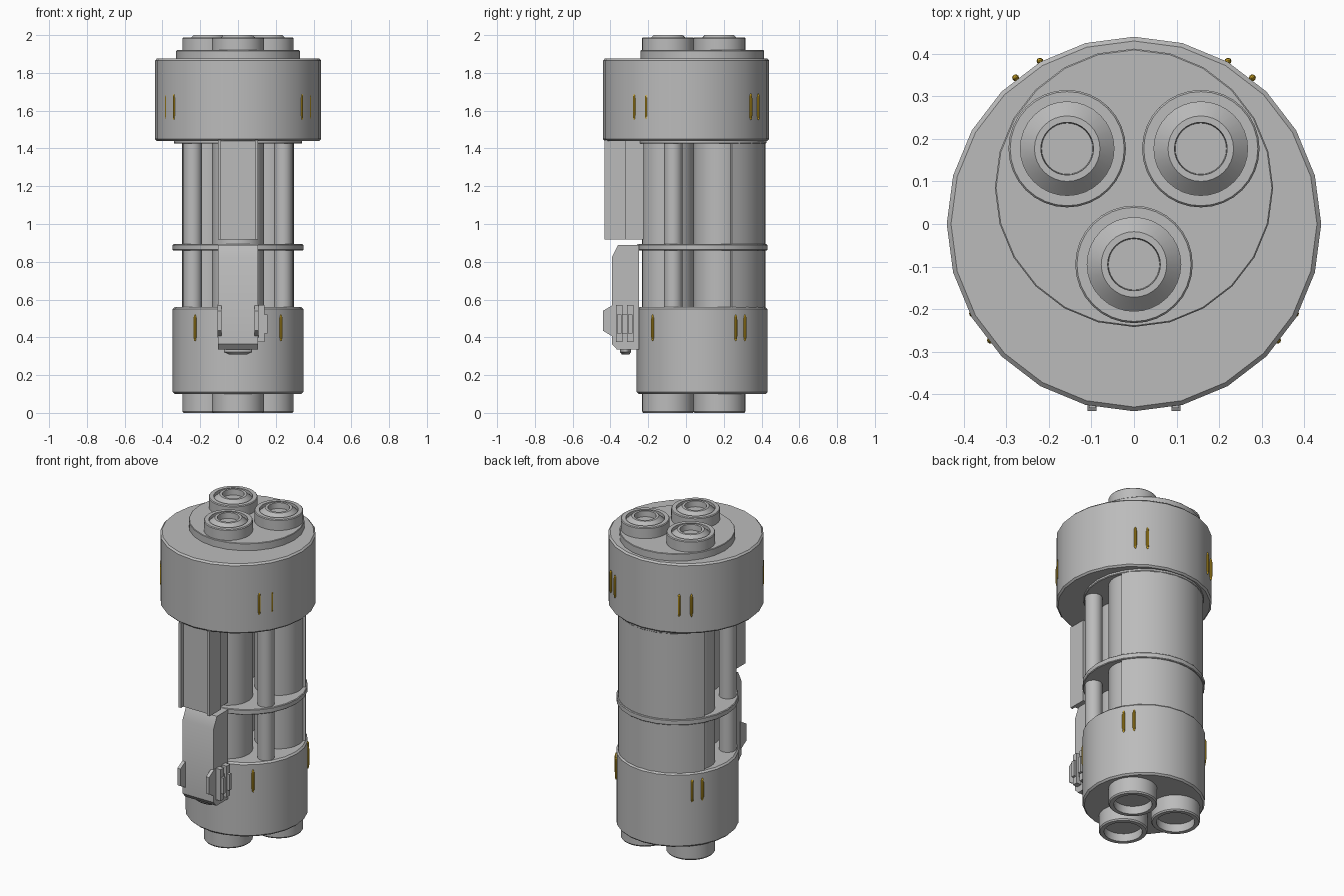
import bpy, bmesh
from math import sin, cos, pi, radians, sqrt

cube = bpy.data.objects.get("Cube")
if cube:
    bpy.data.objects.remove(cube)


def material(name, color):
    m = bpy.data.materials.new(name)
    m.use_nodes = True
    m.diffuse_color = color
    m.node_tree.nodes["Principled BSDF"].inputs["Base Color"].default_value = color
    return m


GREY = material("metal grey", (0.5, 0.5, 0.5, 1))
GOLD = material("gold", (0.65, 0.4, 0.02, 1))
parts = []


def finish(name, bm, mat):
    bmesh.ops.recalc_face_normals(bm, faces=bm.faces)
    mesh = bpy.data.meshes.new(name)
    bm.to_mesh(mesh)
    bm.free()
    mesh.materials.append(mat)
    ob = bpy.data.objects.new(name, mesh)
    bpy.context.collection.objects.link(ob)
    parts.append(ob)
    return ob


def lathe(name, profile, center=(0, 0), sides=24, mat=GREY):
    """Spin a (radius, z) profile round a vertical axis and cap both ends."""
    bm = bmesh.new()
    rings = []
    for r, z in profile:
        rings.append([bm.verts.new((center[0] + r * cos(2 * pi * i / sides),
                                    center[1] + r * sin(2 * pi * i / sides), z))
                      for i in range(sides)])
    for a, b in zip(rings, rings[1:]):
        for i in range(sides):
            j = (i + 1) % sides
            bm.faces.new((a[i], a[j], b[j], b[i]))
    bm.faces.new(rings[0])
    bm.faces.new(rings[-1])
    return finish(name, bm, mat)


def drum(name, r, z0, z1, center, bevel):
    return lathe(name, [(r - bevel, z0), (r, z0 + bevel),
                        (r, z1 - bevel), (r - bevel, z1)], center)


def prism(name, points, vec):
    """Extrude a flat outline of 3D points along a vector."""
    bm = bmesh.new()
    face = bm.faces.new([bm.verts.new(p) for p in points])
    out = bmesh.ops.extrude_face_region(bm, geom=[face])
    bmesh.ops.translate(bm, vec=vec, verts=[
        v for v in out["geom"] if isinstance(v, bmesh.types.BMVert)])
    return finish(name, bm, GREY)


def box(name, x0, x1, y0, y1, z0, z1):
    return prism(name, [(x0, y0, z0), (x1, y0, z0), (x1, y1, z0), (x0, y1, z0)],
                 (0, 0, z1 - z0))


def side_profile(name, yz, x0, x1):
    return prism(name, [(x0, y, z) for y, z in yz], (x1 - x0, 0, 0))


AXIS = (0, 0.085)      # axis of the lower body
BODY_R = 0.346

# Main stacked drums and plates
drum("upper_drum", 0.44, 1.44, 1.875, (0, 0), 0.01)
drum("top_cap", 0.327, 1.87, 1.92, AXIS, 0.003)
drum("upper_collar", 0.34, 1.425, 1.45, AXIS, 0.004)
drum("middle_ring", BODY_R, 0.86, 0.893, AXIS, 0.004)
drum("lower_drum", BODY_R, 0.1, 0.56, AXIS, 0.01)

# Three long tubes, open below, with a stepped nozzle on top
tube = [(0.108, 0.05), (0.108, 0), (0.132, 0), (0.138, 0.008), (0.138, 1.982),
        (0.134, 1.987), (0.11, 1.987), (0.11, 1.968), (0.077, 2.0),
        (0.062, 2.0), (0.06, 1.965)]
for name, c in (("tube_left", (0.157, 0.177)), ("tube_right", (-0.157, 0.177)),
                ("tube_front", (0, -0.095))):
    lathe(name, tube, c, 32)

# Curved back shell
arc = [radians(28 + 124 * i / 16) for i in range(17)]
outline = [(0.336 * cos(a), AXIS[1] + 0.336 * sin(a), 0.55) for a in arc]
outline += [(0.31 * cos(a), AXIS[1] + 0.31 * sin(a), 0.55) for a in reversed(arc)]
prism("back_shell", outline, (0, 0, 0.89))

# Thin side rods
for side, s in (("left", 1), ("right", -1)):
    lathe("rod_" + side, [(0.049, 0.55), (0.049, 1.445)], (s * 0.24, -0.068), 16)

# Open front channel under the upper drum
for side, s in (("left", 1), ("right", -1)):
    x0, x1 = sorted((s * 0.09, s * 0.106))
    box("channel_wall_" + side, x0, x1, -0.432, -0.32, 0.917, 1.445)
box("channel_plate", -0.09, 0.09, -0.41, -0.32, 0.917, 1.445)
box("channel_web", -0.085, 0.085, -0.33, -0.225, 0.917, 1.445)

# Front latch housing with chamfered ends
side_profile("latch_body", [(-0.392, 0.365), (-0.392, 0.825), (-0.36, 0.89),
                            (-0.25, 0.89), (-0.25, 0.335), (-0.365, 0.335)],
             -0.107, 0.107)
lathe("latch_knob", [(0.05, 0.31), (0.075, 0.322), (0.075, 0.34)], (0, 0), 16)
knob = parts[-1]
knob.scale.y = 0.4
knob.location.y = -0.32
for side, s in (("left", 1), ("right", -1)):
    x0, x1 = sorted((s * 0.088, s * 0.109))
    side_profile("latch_fin_" + side,
                 [(-0.38, 0.4), (-0.415, 0.42), (-0.44, 0.435), (-0.44, 0.54),
                  (-0.415, 0.555), (-0.38, 0.575)], x0, x1)

# Slotted clip on the left of the latch
for i, y in enumerate((-0.37, -0.312)):
    box(f"clip_bar_{i + 1}", 0.1, 0.14, y, y + 0.034, 0.375, 0.57)
    box(f"clip_tab_{i + 1}", 0.13, 0.155, y + 0.005, y + 0.028, 0.42, 0.52)
box("clip_bridge", 0.1, 0.125, -0.36, -0.285, 0.42, 0.52)


# Gold slot marks, mirrored left and right
def marks(name, radius, cy, z, degrees):
    for d in degrees:
        for s in (1, -1):
            a = radians(d)
            profile = [(0.002, z - 0.07), (0.006, z - 0.062), (0.008, z - 0.045),
                       (0.008, z + 0.045), (0.006, z + 0.062), (0.002, z + 0.07)]
            lathe(name, profile, (s * radius * cos(a), cy + radius * sin(a)), 10, GOLD)


marks("upper_mark_back", 0.442, 0, 1.62, (51, 60))
marks("upper_mark_front", 0.434, 0, 1.62, (-39, -29))
marks("lower_mark_front", 0.347, AXIS[1], 0.45, (-49,))
marks("lower_mark_back", 0.347, AXIS[1], 0.45, (31, 41))

# Smooth the round parts and keep hard edges
bpy.ops.object.select_all(action="DESELECT")
for ob in parts:
    ob.select_set(True)
bpy.context.view_layer.objects.active = parts[0]
bpy.ops.object.shade_smooth_by_angle(angle=radians(30))
